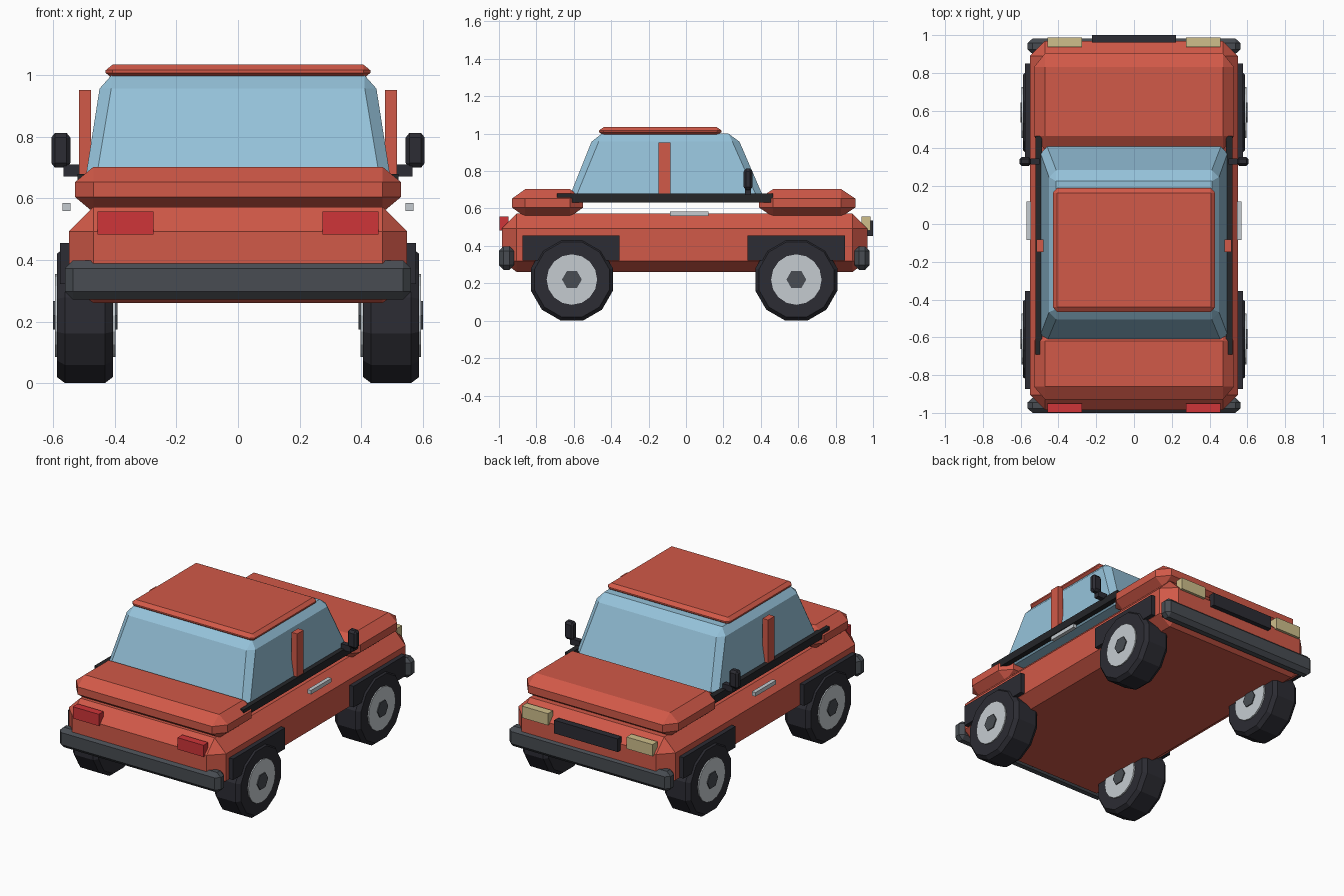
import bpy, bmesh, math
from itertools import product

if "Cube" in bpy.data.objects:
    bpy.data.objects.remove(bpy.data.objects["Cube"])


def paint(name, r, g, b):
    m = bpy.data.materials.new(name)
    m.diffuse_color = (r, g, b, 1)
    m.use_nodes = True
    m.node_tree.nodes["Principled BSDF"].inputs["Base Color"].default_value = m.diffuse_color
    return m


RED = paint("body red", 0.64, 0.10, 0.065)
GLASS = paint("window blue", 0.30, 0.54, 0.70)
RUBBER = paint("tyre black", 0.025, 0.025, 0.033)
TRIM = paint("trim black", 0.018, 0.019, 0.022)
STEEL = paint("bumper grey", 0.065, 0.073, 0.085)
SILVER = paint("hub silver", 0.56, 0.60, 0.63)
TAIL = paint("tail lamp red", 0.62, 0.035, 0.04)
LAMP = paint("head lamp cream", 0.62, 0.52, 0.26)


def finish(name, bm, mat):
    bmesh.ops.recalc_face_normals(bm, faces=bm.faces[:])
    me = bpy.data.meshes.new(name)
    bm.to_mesh(me)
    bm.free()
    me.materials.append(mat)
    ob = bpy.data.objects.new(name, me)
    bpy.context.collection.objects.link(ob)
    return ob


def hull(name, points, mat):
    """Convex solid around a set of points, with flat faces merged."""
    bm = bmesh.new()
    for p in points:
        bm.verts.new(p)
    bmesh.ops.remove_doubles(bm, verts=bm.verts[:], dist=1e-5)
    bmesh.ops.convex_hull(bm, input=bm.verts[:])
    bmesh.ops.dissolve_limit(bm, angle_limit=0.01, verts=bm.verts[:], edges=bm.edges[:])
    return finish(name, bm, mat)


def block(name, xs, ys, zs, mat, cut=(0, 0, 0), low=None):
    """Box with chamfered edges; low is the chamfer height at the bottom."""
    pts = []
    for i, j, k in product((0, 1), repeat=3):
        cx, cy = cut[0] * (1 - 2 * i), cut[1] * (1 - 2 * j)
        cz = -cut[2] if k else (cut[2] if low is None else low)
        x, y, z = xs[i], ys[j], zs[k]
        pts += [(x + cx, y + cy, z), (x + cx, y, z + cz), (x, y + cy, z + cz)]
    return hull(name, pts, mat)


def pair(name, xs, ys, zs, mat, cut=(0, 0, 0)):
    """The same block on the right and left sides."""
    block(name + "_right", xs, ys, zs, mat, cut)
    block(name + "_left", (-xs[1], -xs[0]), ys, zs, mat, cut)


def disc(name, rings, sides, y, z, mat, turn=0.0):
    """Solid around the x axis; rings are (x, radius) pairs."""
    step = 2 * math.pi / sides
    hull(name, [(x, y + r * math.cos(step * i + turn), z + r * math.sin(step * i + turn))
                for x, r in rings for i in range(sides)], mat)


# Lower body, hood, trunk lid and roof panel
block("lower_body", (-0.55, 0.55), (-0.985, 0.97), (0.26, 0.572), RED, (0.08, 0.08, 0.08), 0.06)
block("hood", (-0.53, 0.53), (0.39, 0.905), (0.555, 0.703), RED, (0.06, 0.075, 0.05))
block("trunk_lid", (-0.53, 0.53), (-0.93, -0.55), (0.555, 0.703), RED, (0.06, 0.07, 0.05))
block("roof", (-0.43, 0.43), (-0.465, 0.19), (0.99, 1.035), RED, (0.022, 0.025, 0.018))

# Glass cabin, tapering upwards with chamfered corners: z, half width, back, front, corner
cabin = []
for z, w, back, front, c in ((0.64, 0.46, -0.58, 0.37, 0), (0.67, 0.495, -0.62, 0.41, 0.035),
                             (0.957, 0.45, -0.505, 0.286, 0.038), (1.0, 0.412, -0.45, 0.227, 0)):
    for s in (-1, 1):
        cabin += [(s * w, back + c, z), (s * w, front - c, z),
                  (s * (w - c), back, z), (s * (w - c), front, z)]
hull("cabin_glass", cabin, GLASS)

# Side details
pair("door_pillar", (0.478, 0.517), (-0.147, -0.083), (0.66, 0.952), RED)
pair("window_trim", (0.488, 0.522), (-0.69, 0.465), (0.632, 0.68), TRIM)
pair("door_handle", (0.545, 0.57), (-0.085, 0.12), (0.56, 0.585), SILVER)
pair("mirror", (0.545, 0.607), (0.308, 0.355), (0.70, 0.813), RUBBER, (0.012, 0.012, 0.015))
pair("mirror_foot", (0.5, 0.568), (0.315, 0.348), (0.672, 0.71), RUBBER)

# Bumpers, lamps and grille
block("rear_bumper", (-0.563, 0.563), (-1.0, -0.92), (0.272, 0.398), STEEL, (0.026, 0.024, 0.025))
block("front_bumper", (-0.563, 0.563), (0.9, 0.982), (0.272, 0.398), STEEL, (0.026, 0.024, 0.025))
pair("tail_lamp", (0.275, 0.457), (-0.998, -0.95), (0.483, 0.557), TAIL)
pair("head_lamp", (0.275, 0.457), (0.937, 0.987), (0.483, 0.557), LAMP)
block("grille", (-0.222, 0.222), (0.96, 1.0), (0.452, 0.535), RUBBER)

# Wheels with arches, hub discs and centre caps
for end, y, arch in (("front", 0.59, (0.33, 0.85)), ("rear", -0.61, (-0.873, -0.355))):
    pair(end + "_arch", (0.49, 0.578), arch, (0.322, 0.455), RUBBER)
    for side, s in (("right", 1), ("left", -1)):
        tag = end + "_" + side
        disc(tag + "_tyre", [(s * 0.407, 0.208), (s * 0.432, 0.2275),
                             (s * 0.563, 0.2275), (s * 0.588, 0.208)],
             12, y, 0.22, RUBBER, math.pi / 12)
        disc(tag + "_hub", [(s * 0.398, 0.135), (s * 0.595, 0.135)], 16, y, 0.22, SILVER)
        disc(tag + "_cap", [(s * 0.392, 0.053), (s * 0.601, 0.053)], 6, y, 0.22, STEEL)
